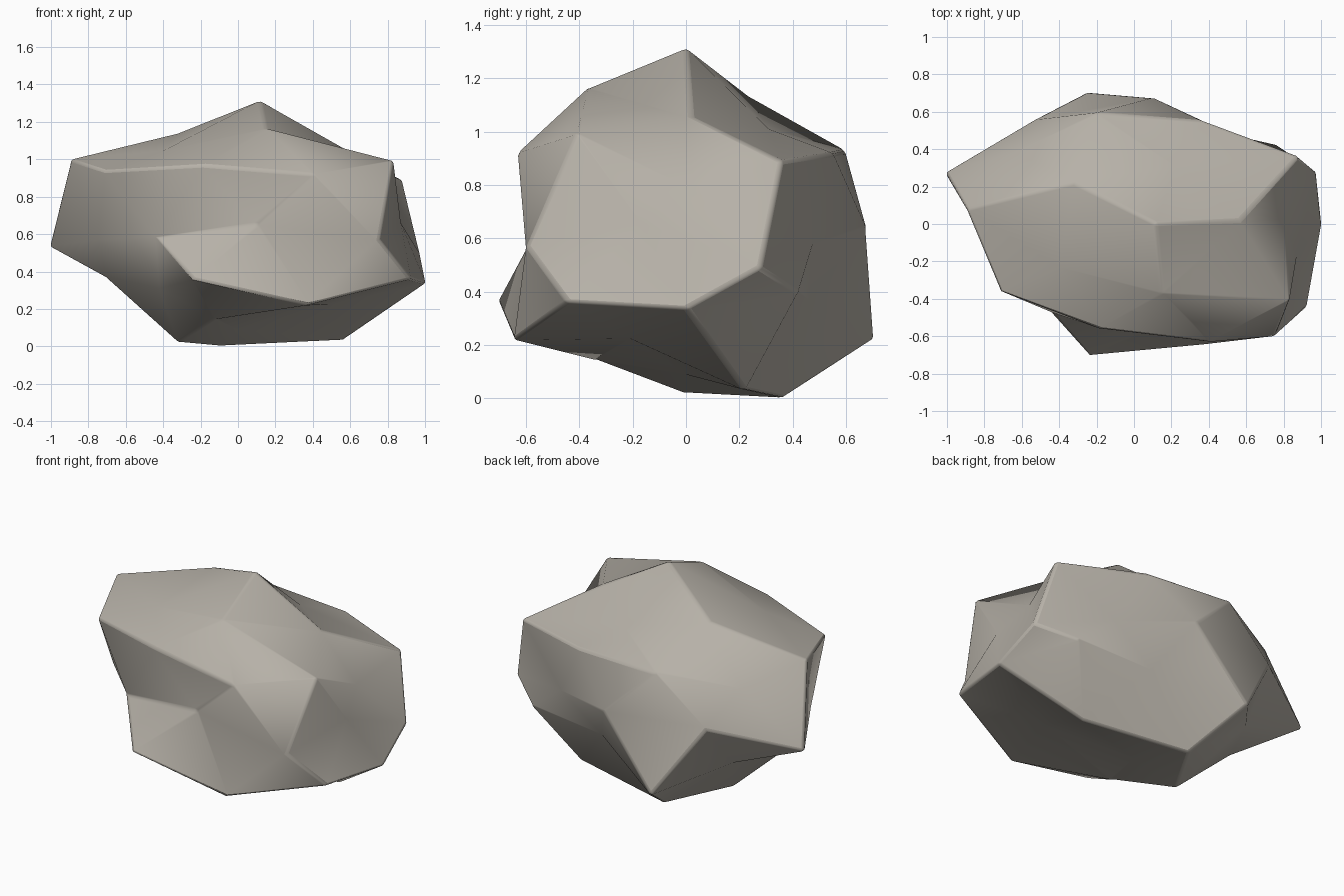
import bpy, bmesh, math

if "Cube" in bpy.data.objects:
    bpy.data.objects.remove(bpy.data.objects["Cube"])

# Cross-section rings of the boulder, bottom to top; each runs
# counter-clockwise seen from above, starting at the +x side.
BASE = [(0, 0, .09)]
FOOT = [(.56, .22, .03), (-.10, .365, 0), (-.32, -.01, .02), (-.12, -.34, .145), (.49, -.21, .225)]
LOWER = [(1.005, 0, .335), (.77, .42, .40), (.26, .46, .37), (-.25, .705, .22), (-.55, .33, .36),
         (-.71, 0, .37), (-.42, -.31, .31), (-.24, -.705, .36), (.37, -.645, .22), (.925, -.445, .36)]
WAIST = [(.975, .28, .49), (.53, .475, .58), (.10, .675, .64), (-.53, .56, .645), (-1.01, .275, .535),
         (-.75, -.16, .57), (-.43, -.48, .58), (.10, -.55, .65), (.755, -.60, .57), (.87, -.17, .66)]
UPPER = [(.80, .03, .78), (.88, .36, .89), (.37, .55, .92), (-.20, .595, .93), (-.65, .38, .87),
         (-.895, .08, 1), (-.715, -.36, .94), (-.18, -.56, .97), (.40, -.63, .92), (.83, -.41, .99)]
CROWN = [(.57, .02, 1.055), (.22, .31, 1.01), (-.32, .22, 1.14), (-.40, -.23, 1.045), (.15, -.365, 1.165)]
PEAK = [(.12, 0, 1.315)]
RINGS = [BASE, FOOT, LOWER, WAIST, UPPER, CROWN, PEAK]
LIMITS = [-.95, -.7, -.2, .2, .7, .95, 2]   # height bands on the unit sphere

# Faceted sphere pulled onto the rings
bm = bmesh.new()
bmesh.ops.create_icosphere(bm, subdivisions=2, radius=1)
bands = [[] for _ in RINGS]
for v in bm.verts:
    bands[next(i for i, top in enumerate(LIMITS) if v.co.z < top)].append(v)
for band, ring in zip(bands, RINGS):
    band.sort(key=lambda v: (math.atan2(v.co.y, v.co.x) + .01) % math.tau)
    for v, co in zip(band, ring):
        v.co = co
bmesh.ops.recalc_face_normals(bm, faces=bm.faces)

mesh = bpy.data.meshes.new("boulder")
bm.to_mesh(mesh)
bm.free()
rock = bpy.data.objects.new("boulder", mesh)
bpy.context.collection.objects.link(rock)

# Warm grey stone
stone = bpy.data.materials.new("stone")
stone.diffuse_color = (.47, .44, .39, 1)
stone.use_nodes = True
stone.node_tree.nodes["Principled BSDF"].inputs["Base Color"].default_value = stone.diffuse_color
mesh.materials.append(stone)

# Slightly worn edges
bevel = rock.modifiers.new("worn_edges", 'BEVEL')
bevel.width = .015
bevel.segments = 2
bevel.limit_method = 'ANGLE'
bevel.angle_limit = math.radians(42)

bpy.context.view_layer.objects.active = rock
rock.select_set(True)
bpy.ops.object.shade_smooth_by_angle(angle=math.radians(50))
